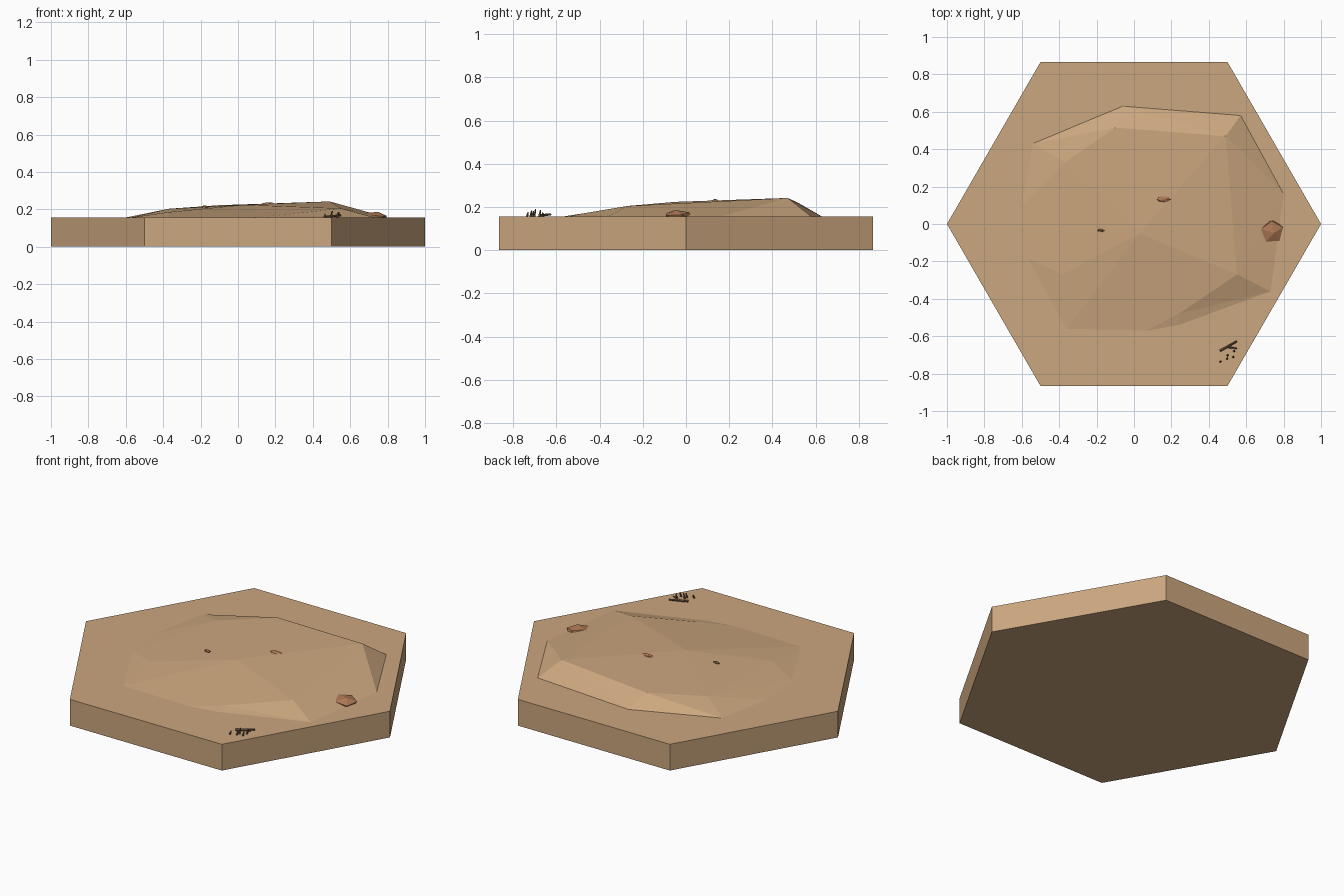
import bpy, bmesh, math, random
from mathutils import Vector, Euler

if "Cube" in bpy.data.objects:
    bpy.data.objects.remove(bpy.data.objects["Cube"])

random.seed(4)
TOP = 0.156


def material(name, rgb):
    m = bpy.data.materials.new(name)
    m.diffuse_color = (*rgb, 1)
    m.use_nodes = True
    m.node_tree.nodes["Principled BSDF"].inputs["Base Color"].default_value = m.diffuse_color
    return m


SAND = material("sand", (0.60, 0.385, 0.21))
ROCK = material("red_brown_rock", (0.42, 0.19, 0.09))
WOOD = material("dry_wood", (0.17, 0.105, 0.055))


def finish(bm, name, mat):
    bmesh.ops.recalc_face_normals(bm, faces=bm.faces)
    me = bpy.data.meshes.new(name)
    bm.to_mesh(me)
    bm.free()
    me.materials.append(mat)
    ob = bpy.data.objects.new(name, me)
    bpy.context.collection.objects.link(ob)
    return ob


# hexagonal ground slab
bm = bmesh.new()
ring = [bm.verts.new((math.cos(i * math.pi / 3), math.sin(i * math.pi / 3), 0)) for i in range(6)]
base = bm.faces.new(ring)
ext = bmesh.ops.extrude_face_region(bm, geom=[base], use_keep_orig=True)
for v in ext["geom"]:
    if isinstance(v, bmesh.types.BMVert):
        v.co.z = TOP
finish(bm, "ground_slab", SAND)

# low faceted dune: outline on the slab (0-9), then crest points (A-G)
outline = [(-.54, .43), (-.06, .63), (.57, .58), (.80, .16), (.73, -.36),
           (.24, -.54), (.07, -.57), (-.36, -.56), (-.57, -.18), (-.60, .10)]
crest = dict(A=(-.37, .33, .203), B=(-.10, .515, .222), C=(.49, .47, .242),
             D=(.55, -.27, .205), E=(.03, -.05, .224), F=(-.38, -.27, .184),
             G=(.24, -.48, .170))
bm = bmesh.new()
V = {str(i): bm.verts.new((x, y, TOP)) for i, (x, y) in enumerate(outline)}
V.update({k: bm.verts.new(p) for k, p in crest.items()})
for f in ("0AB 0B1 1BC 1C2 2C3 CD3 3D4 DG4 G54 G65 EGD E6G E76 EF7 F87 "
          "AF8 A89 A90 AEF ABE BCE CDE").split():
    bm.faces.new([V[k] for k in f])
for f in bm.faces:
    f.normal_update()
    if f.normal.z < 0:
        f.normal_flip()
me = bpy.data.meshes.new("dune")
bm.to_mesh(me)
bm.free()
me.materials.append(SAND)
bpy.context.collection.objects.link(bpy.data.objects.new("dune", me))


# half-buried rocks
def rock(name, centre, size, turn):
    bm = bmesh.new()
    bmesh.ops.create_icosphere(bm, subdivisions=1, radius=1)
    for v in bm.verts:
        v.co *= random.uniform(0.92, 1.08)
        v.co.rotate(Euler((0.3, 0.2, turn)))
        v.co = Vector(a * b for a, b in zip(v.co, size)) + Vector(centre)
    finish(bm, name, ROCK)


rock("large_rock", (.73, -.035, .157), (.070, .068, .032), 0.4)
rock("middle_pebble", (.16, .133, .226), (.045, .019, .012), 1.1)
rock("small_pebble", (-.176, -.034, .212), (.021, .009, .009), 0.2)


# dry sticks: tapered cones between two points
def stick(name, a, b, r1, r2):
    a, b = Vector(a), Vector(b)
    bm = bmesh.new()
    bmesh.ops.create_cone(bm, cap_ends=True, segments=5, radius1=r1, radius2=r2, depth=(b - a).length)
    rot = (b - a).to_track_quat('Z', 'Y')
    for v in bm.verts:
        v.co = rot @ v.co + (a + b) / 2
    finish(bm, name, WOOD)


stick("fallen_twig", (.46, -.678, .160), (.55, -.627, .166), .007, .005)
stick("twig_fork", (.50, -.658, .162), (.55, -.665, .172), .006, .003)
for i, (x, y, h) in enumerate([(.462, -.737, .020), (.497, -.721, .028), (.500, -.703, .034),
                               (.530, -.712, .026), (.535, -.680, .030)]):
    stick(f"upright_twig_{i}", (x, y, TOP - .002), (x + .004, y + .006, TOP + h), .006, .003)
